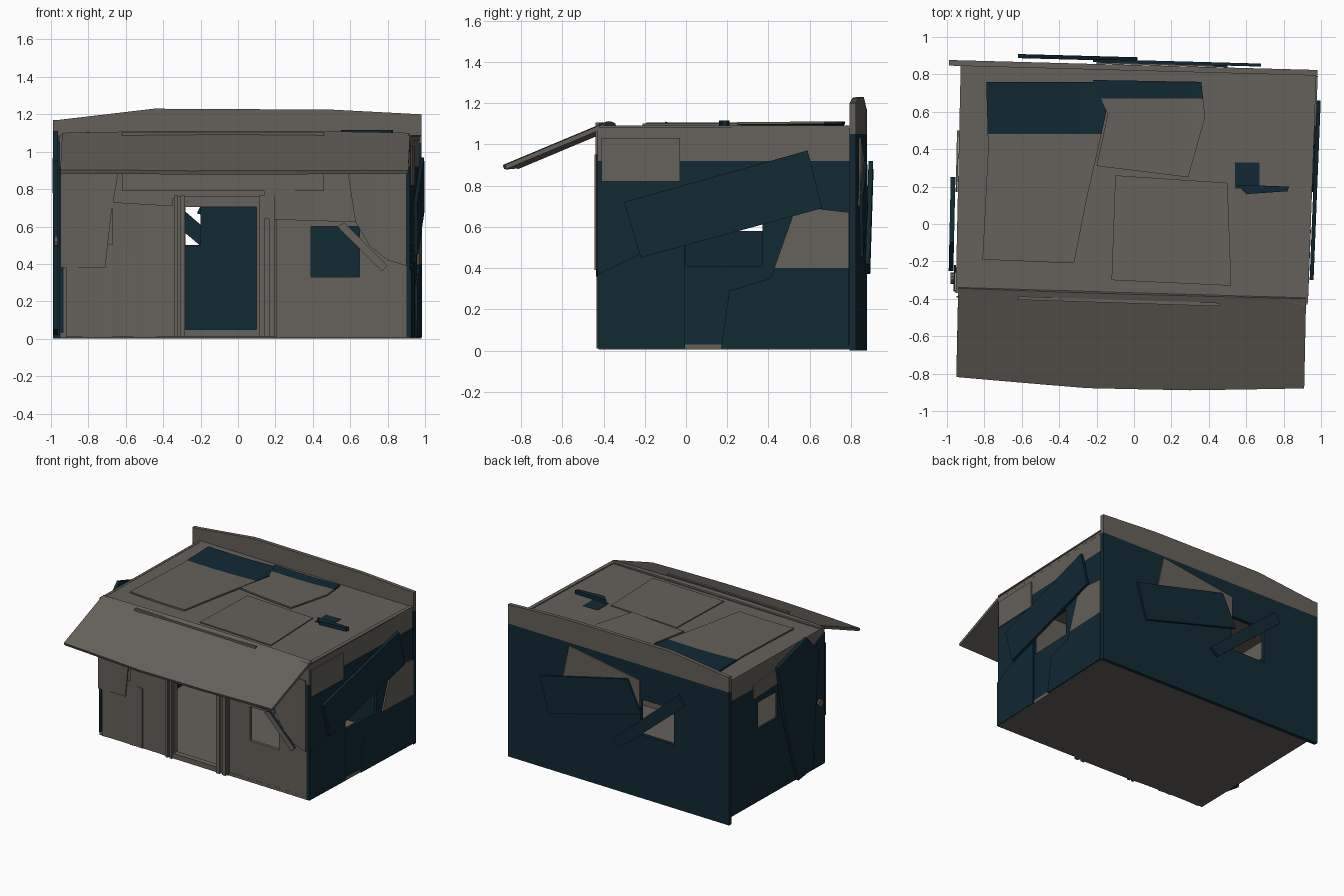
import bpy, bmesh
from mathutils import Vector

if "Cube" in bpy.data.objects:
    bpy.data.objects.remove(bpy.data.objects["Cube"])


def material(name, rgb):
    m = bpy.data.materials.new(name)
    m.diffuse_color = (*rgb, 1)
    m.use_nodes = True
    m.node_tree.nodes["Principled BSDF"].inputs["Base Color"].default_value = m.diffuse_color
    return m


GREY = material("weathered grey", (0.130, 0.118, 0.103))
NAVY = material("dark navy", (0.0055, 0.022, 0.034))


# Surfaces of the slightly skewed hut: u, v run along the surface, d points outward
def front(u, v, d): return (u, -0.395 - 0.032 * u - d, v)
def back(u, v, d): return (u, 0.82 - 0.027 * u + d, v)
def right(u, v, d): return (0.945 + 0.04 * (u - 0.2) + d, u, v)
def left(u, v, d): return (-0.94 + 0.022 * (u - 0.24) - d, u, v)
def top(u, v, d): return (u, v, 1.08 + d)
def floor(u, v, d): return (u, v, d)


def awning_plane(u, v, d):
    # v runs from 0 at the hinge to 1 at the outer lip
    return (u, -0.375 - 0.03 * u - 0.49 * v - 0.36 * d, 1.11 - 0.205 * v + 0.93 * d)


def sheet(name, polys, plane, d0, d1, low=GREY, high=None, split=None, curl=0):
    """Extruded flat sheet; faces above v=split take the second colour."""
    bm = bmesh.new()
    for p in polys:
        bm.faces.new([bm.verts.new((u, v, d0)) for u, v in p])
    bmesh.ops.remove_doubles(bm, verts=bm.verts, dist=1e-5)
    # close the sheet into a solid
    ret = bmesh.ops.extrude_face_region(bm, geom=bm.faces[:], use_keep_orig=True)
    for v in ret["geom"]:
        if isinstance(v, bmesh.types.BMVert):
            v.co.z = d1

    def cut(co, no):
        bmesh.ops.bisect_plane(bm, geom=bm.verts[:] + bm.edges[:] + bm.faces[:],
                               plane_co=co, plane_no=no)
    if split is not None:
        cut((0, split, 0), (0, 1, 0))
        for f in bm.faces:
            f.material_index = int(f.calc_center_median().y > split + 1e-4)
    if curl:
        us = [v.co.x for v in bm.verts]
        mid, half = (max(us) + min(us)) / 2, (max(us) - min(us)) / 2
        for k in range(-3, 4):
            cut((mid + half * k / 4, 0, 0), (1, 0, 0))
        for v in bm.verts:
            v.co.z += curl * ((v.co.x - mid) / half) ** 2
    for v in bm.verts:
        v.co = Vector(plane(*v.co))
    bmesh.ops.recalc_face_normals(bm, faces=bm.faces)
    me = bpy.data.meshes.new(name)
    bm.to_mesh(me)
    bm.free()
    me.materials.append(low)
    if high:
        me.materials.append(high)
    ob = bpy.data.objects.new(name, me)
    bpy.context.collection.objects.link(ob)
    return ob


def rect(u0, v0, u1, v1):
    return [(u0, v0), (u1, v0), (u1, v1), (u0, v1)]


def grid(us, vs, holes):
    """Rectangular cells with the given openings left out."""
    cells = []
    for a, b in zip(us, us[1:]):
        for c, d in zip(vs, vs[1:]):
            u, v = (a + b) / 2, (c + d) / 2
            if not any(h[0] < u < h[2] and h[1] < v < h[3] for h in holes):
                cells.append(rect(a, c, b, d))
    return cells


# Walls with door and window openings
sheet("front_wall", grid([-0.95, -0.3, 0.11, 0.39, 0.65, 0.92], [0.01, 0.33, 0.6, 0.72, 1.085],
      [(-0.3, 0, 0.11, 0.72), (0.39, 0.33, 0.65, 0.6)]), front, -0.025, 0)
back_cells = grid([-0.99, -0.5, -0.2, 0.98], [0, 0.5, 0.78, 1.1],
                  [(-0.5, 0.5, -0.2, 0.78)])
sheet("back_wall", back_cells, back, 0, 0.03, NAVY, GREY, 1.05)
sheet("back_parapet", [[(-0.99, 1.1), (0.98, 1.1), (0.98, 1.2), (0.5, 1.225),
      (-0.45, 1.23), (-0.96, 1.17), (-0.99, 1.17)]], back, 0, 0.03)
sheet("right_wall", grid([-0.43, 0.0, 0.37, 0.81], [0.01, 0.41, 0.62, 1.085],
      [(0, 0.41, 0.37, 0.62)]), right, -0.02, 0, NAVY, GREY, 0.92)
sheet("left_wall", grid([-0.37, 0.2, 0.44, 0.85], [0.01, 0.58, 0.79, 1.085],
      [(0.2, 0.58, 0.44, 0.79)]), left, -0.02, 0, NAVY, GREY, 0.92)

# Floor, roof and raised roof rims
outline = [(-0.95, -0.37), (0.92, -0.425), (0.97, 0.80), (-0.925, 0.845)]
sheet("floor", [outline], floor, 0.005, 0.03)
sheet("roof", [outline], top, -0.02, 0.003)
sheet("front_roof_rim", [[(-0.95, -0.37), (0.92, -0.43), (0.92, -0.38), (-0.95, -0.32)]],
      top, 0, 0.01)
sheet("right_roof_rim", [[(0.90, -0.42), (0.93, -0.42), (0.975, 0.8), (0.945, 0.8)]],
      top, 0, 0.01)

# Roof patches
sheet("left_roof_sheet", [[(-0.79, 0.76), (-0.14, 0.76), (-0.15, 0.59), (-0.26, 0.1),
      (-0.32, -0.21), (-0.81, -0.19), (-0.78, 0.4)]], top, 0.006, 0.018, GREY, NAVY, 0.48, 0.008)
sheet("middle_roof_sheet", [[(-0.22, 0.77), (0.36, 0.76), (0.38, 0.57), (0.29, 0.25),
      (-0.2, 0.31), (-0.14, 0.59)]], top, 0.012, 0.024, GREY, NAVY, 0.67, 0.006)
sheet("front_roof_sheet", [[(-0.12, -0.30), (0.52, -0.33), (0.5, 0.22), (-0.1, 0.26)]],
      top, 0.004, 0.012)
sheet("roof_hole", [rect(0.54, 0.19, 0.67, 0.33)], top, 0.001, 0.006, NAVY)
sheet("roof_splinter", [[(0.60, 0.16), (0.82, 0.175), (0.83, 0.20), (0.55, 0.21)]],
      top, 0.006, 0.035, NAVY)

# Awning sloping over the front, gently bowed
sheet("awning", [[(-0.95, 0.97), (-0.25, 1.04), (0.3, 1.03), (0.91, 0.98),
      (0.92, 0), (-0.94, 0)]], awning_plane, -0.02, 0.002, curl=-0.012)
sheet("front_board", [rect(-0.62, 0.79, 0.46, 1.105)], front, 0.012, 0.03)

# Front patches
front_patches = {
    "upper_left_patch": [(-0.95, 0.38), (-0.71, 0.38), (-0.68, 0.65), (-0.63, 0.95), (-0.95, 0.95)],
    "lower_left_patch": [(-0.92, 0.01), (-0.56, 0.01), (-0.56, 0.48), (-0.7, 0.51), (-0.92, 0.5)],
    "inner_left_patch": [(-0.67, 0.01), (-0.34, 0.01), (-0.33, 0.71), (-0.67, 0.73)],
    "upper_middle_patch": [(0.14, 0.64), (0.4, 0.63), (0.63, 0.625), (0.58, 0.95), (0.14, 0.95)],
    "right_patch": [(0.9, 0.39), (0.8, 0.42), (0.7, 0.5), (0.62, 0.64), (0.58, 0.95), (0.9, 0.95)],
}
for i, (name, pts) in enumerate(front_patches.items()):
    base = 0.012 if name in ("upper_left_patch", "upper_middle_patch") else 0.002
    sheet(name, [pts], front, base, base + 0.009, curl=0.008)

# Door frame with stepped posts, lintel and sill
for side, x0, x1 in (("left", -0.35, -0.28), ("right", 0.10, 0.205)):
    w = x1 - x0
    sheet(side + "_door_post", [rect(x0, 0.01, x1, 0.75)], front, -0.03, 0.016)
    for k, a in enumerate((0.12, 0.62)):
        sheet(side + "_door_batten_%d" % k, [rect(x0 + a * w, 0.01, x0 + (a + 0.28) * w, 0.765)],
              front, 0.016, 0.034)
sheet("door_lintel", [rect(-0.33, 0.705, 0.14, 0.76)], front, -0.025, 0.022)
sheet("door_sill", [rect(-0.30, 0.01, 0.12, 0.05)], front, -0.025, 0.02)

# Loose plank over the front window: grey face, navy edges
plank = sheet("window_plank", [[(0.53, 0.60), (0.57, 0.62), (0.80, 0.39), (0.77, 0.36)]],
              front, -0.01, 0.016, GREY, NAVY)
for p in plank.data.polygons:
    p.material_index = 0 if p.normal.y < -0.8 else 1

# Right side patches and planks
sheet("right_corner_plate", [rect(-0.41, 0.82, -0.03, 1.03)], right, 0.001, 0.01)
sheet("right_front_panel", [[(-0.43, 0.01), (-0.005, 0.01), (-0.005, 0.55), (-0.2, 0.48),
      (-0.43, 0.37)]], right, 0.001, 0.008, NAVY)
sheet("right_rear_panel", [[(0.17, 0.01), (0.21, 0.29), (0.41, 0.35), (0.52, 0.66),
      (0.62, 0.69), (0.79, 0.67), (0.79, 0.01)]], right, 0.002, 0.014, NAVY, GREY, 0.40)
sheet("right_plank", [[(-0.3, 0.72), (0.59, 0.97), (0.66, 0.69), (-0.22, 0.45)]],
      right, 0.014, 0.035, NAVY)

# Left side planks and fixing
sheet("left_plank", [[(0.25, 1.0), (-0.1, 1.11), (-0.25, 0.95), (-0.17, 0.05), (0.0, 0.02),
      (0.16, 0.55)]], left, 0.015, 0.04, NAVY)
sheet("left_patch", [[(0.5, 0.95), (0.2, 0.98), (0.17, 0.86), (0.5, 0.84)]],
      left, 0.002, 0.012, GREY)
sheet("left_front_strip", [[(-0.36, 0.02), (-0.22, 0.02), (-0.25, 1.0), (-0.36, 1.05)]],
      left, 0.002, 0.012, NAVY)
bpy.ops.mesh.primitive_cylinder_add(vertices=10, radius=0.03, depth=0.02,
                                    location=(-0.97, -0.29, 0.52), rotation=(0, 1.5708, 0))
bpy.context.object.name = "left_fixing"
bpy.context.object.data.materials.append(GREY)

# Back patch and planks
sheet("back_patch", [[(0.43, 1.03), (0.5, 0.7), (-0.2, 0.72), (-0.2, 0.93)]],
      back, 0.031, 0.04)
sheet("back_wide_plank", [[(0.68, 0.73), (-0.1, 0.92), (-0.22, 0.67), (0.6, 0.45)]],
      back, 0.04, 0.056, NAVY)
sheet("back_narrow_plank", [[(0.02, 0.42), (-0.56, 0.92), (-0.62, 0.85), (-0.05, 0.37)]],
      back, 0.05, 0.072, NAVY)
